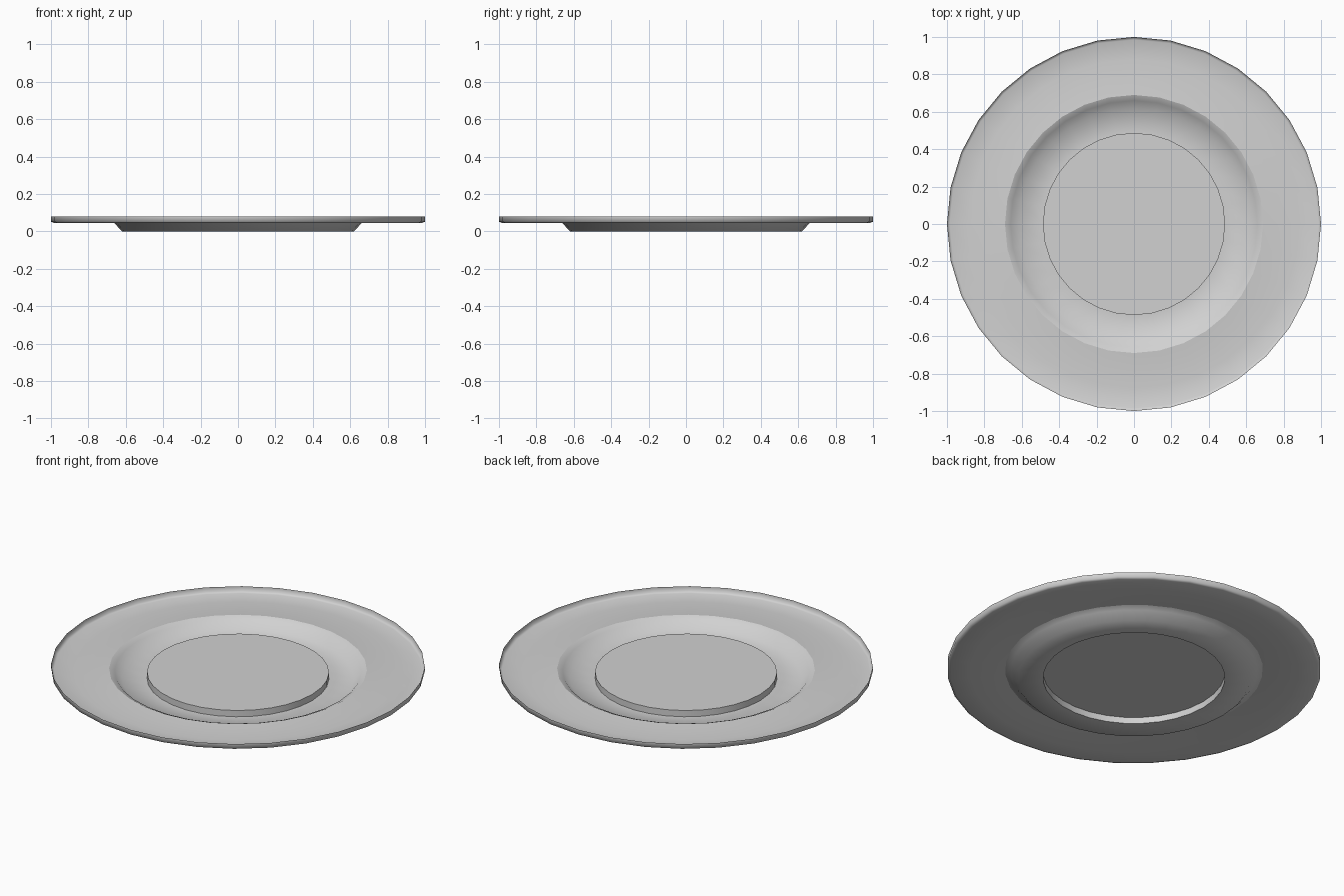
import bpy
import bmesh
from math import cos, sin, tau

SEGMENTS = 32

if "Cube" in bpy.data.objects:
    bpy.data.objects.remove(bpy.data.objects["Cube"], do_unlink=True)

# Single glaze colour
glaze = bpy.data.materials.new("light_grey_glaze")
glaze.use_nodes = True
colour = (0.64, 0.64, 0.64, 1)
glaze.diffuse_color = colour
glaze.node_tree.nodes["Principled BSDF"].inputs["Base Color"].default_value = colour


def lathe(name, profile, sharp_rings=(), cap=False):
    """Turn an outside-to-inside (radius, height) profile into a thin shell."""
    bm = bmesh.new()
    rings = []
    for radius, z in profile:
        ring = []
        for i in range(SEGMENTS):
            a = tau * i / SEGMENTS
            ring.append(bm.verts.new((radius * cos(a), radius * sin(a), z)))
        rings.append(ring)
    for outer, inner in zip(rings, rings[1:]):
        for i in range(SEGMENTS):
            j = (i + 1) % SEGMENTS
            face = bm.faces.new((outer[i], outer[j], inner[j], inner[i]))
            face.smooth = True
    if cap:
        bm.faces.new(rings[-1])
    for index in sharp_rings:
        ring = rings[index]
        for i in range(SEGMENTS):
            bm.edges.get((ring[i], ring[(i + 1) % SEGMENTS])).smooth = False
    mesh = bpy.data.meshes.new(name)
    bm.to_mesh(mesh)
    bm.free()
    mesh.materials.append(glaze)
    obj = bpy.data.objects.new(name, mesh)
    bpy.context.collection.objects.link(obj)
    return obj


# Upturned lip, shallow flange, ridge and sunken well
lathe("plate_dish", [
    (1.0, 0.08), (1.0, 0.052), (0.985, 0.046), (0.88, 0.045), (0.78, 0.048),
    (0.69, 0.056), (0.66, 0.043), (0.62, 0.0), (0.487, 0.002),
], sharp_rings=[5])

# Raised flat middle, hollow underneath
lathe("raised_center", [(0.487, 0.002), (0.487, 0.039)], sharp_rings=[1], cap=True)
